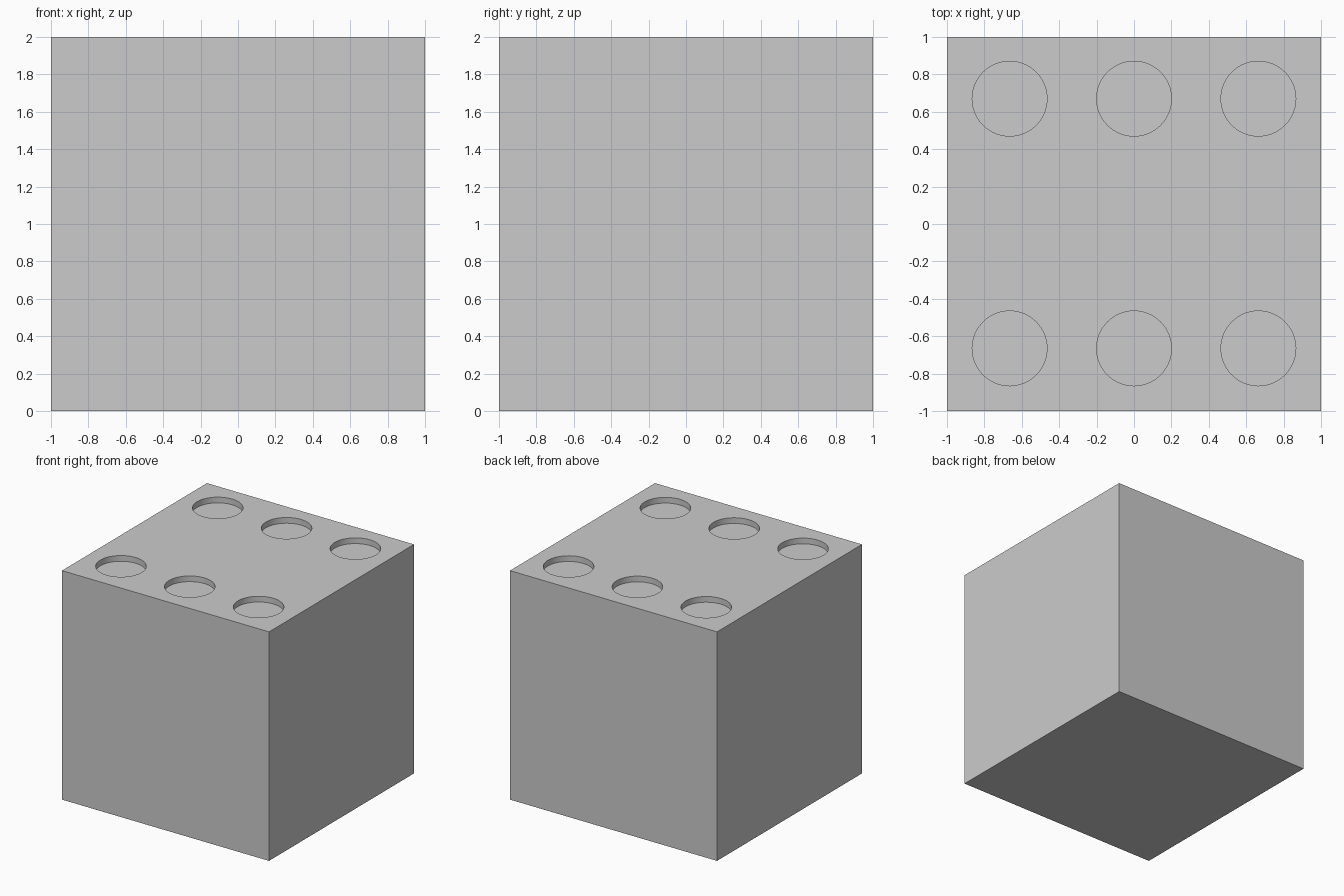
import bpy

if "Cube" in bpy.data.objects:
    bpy.data.objects.remove(bpy.data.objects["Cube"])

# Cube body
bpy.ops.mesh.primitive_cube_add(size=2, location=(0, 0, 1))
body = bpy.context.object
body.name = "die_block"

# Six shallow round pits in the top face: three columns, two rows
DEPTH, RADIUS, PITCH = 0.05, 0.2, 0.665


def cut_pit(x, y):
    bpy.ops.mesh.primitive_cylinder_add(
        vertices=64, radius=RADIUS, depth=0.4, location=(x, y, 2 - DEPTH + 0.2))
    cutter = bpy.context.object
    cutter.name = "pit_cutter"
    cutter.hide_render = True
    mod = body.modifiers.new("pit", 'BOOLEAN')
    mod.operation = 'DIFFERENCE'
    mod.solver = 'EXACT'
    mod.object = cutter
    bpy.context.view_layer.objects.active = body
    bpy.ops.object.modifier_apply(modifier=mod.name)
    bpy.data.objects.remove(cutter, do_unlink=True)


for x in (-PITCH, 0, PITCH):
    for y in (-PITCH, PITCH + 0.005):
        cut_pit(x, y)

# Smooth pit walls, sharp edges kept
bpy.ops.object.select_all(action='DESELECT')
body.select_set(True)
bpy.context.view_layer.objects.active = body
bpy.ops.object.shade_smooth_by_angle()
